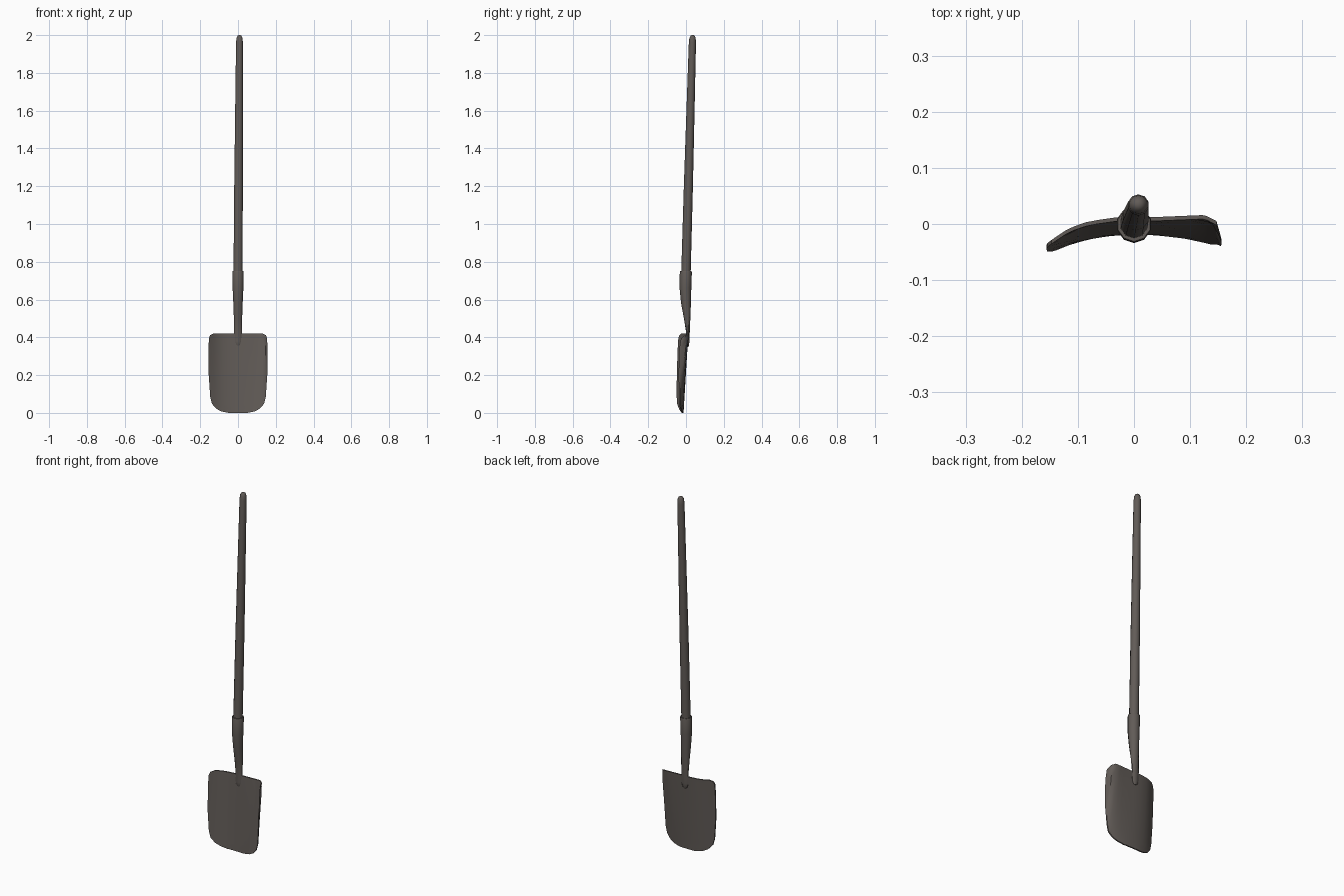
import bpy, bmesh, math

if "Cube" in bpy.data.objects:
    bpy.data.objects.remove(bpy.data.objects["Cube"])

SIDES = 10

mat = bpy.data.materials.new("worn_dark_metal")
mat.diffuse_color = (0.12, 0.105, 0.095, 1)
mat.use_nodes = True
mat.node_tree.nodes["Principled BSDF"].inputs["Base Color"].default_value = mat.diffuse_color


def finish(name, bm):
    bmesh.ops.recalc_face_normals(bm, faces=bm.faces)
    me = bpy.data.meshes.new(name)
    bm.to_mesh(me)
    bm.free()
    ob = bpy.data.objects.new(name, me)
    bpy.context.collection.objects.link(ob)
    me.materials.append(mat)
    bpy.ops.object.select_all(action='DESELECT')
    ob.select_set(True)
    bpy.context.view_layer.objects.active = ob
    bpy.ops.object.shade_smooth_by_angle(angle=math.radians(40))
    return ob


def loft(name, sections):
    """Closed tube through rings given as (x, y, z, half width, half depth)."""
    bm = bmesh.new()
    rings = []
    for x, y, z, rx, ry in sections:
        rings.append([bm.verts.new((x + rx * math.cos(a), y + ry * math.sin(a), z))
                      for a in (math.tau * (i + 0.5) / SIDES for i in range(SIDES))])
    for a, b in zip(rings, rings[1:]):
        for i in range(SIDES):
            j = (i + 1) % SIDES
            bm.faces.new((a[i], a[j], b[j], b[i]))
    bm.faces.new(rings[0])
    bm.faces.new(rings[-1])
    return finish(name, bm)


def interp(table, x):
    if x <= table[0][0]:
        return table[0][1]
    for (x0, y0), (x1, y1) in zip(table, table[1:]):
        if x <= x1:
            return y0 + (y1 - y0) * (x - x0) / (x1 - x0)
    return table[-1][1]


# Handle: long tapered pole leaning slightly back, with a rounded end
handle = [(0.0, -0.002, 0.62, 0.024, 0.024), (0.0, 0.0, 0.75, 0.025, 0.025)]
for z, r in ((1.2, 0.024), (1.6, 0.0215), (1.96, 0.019), (1.985, 0.0165), (1.996, 0.011), (2.0, 0.005)):
    t = (z - 0.75) / 1.25
    handle.append((0.008 * t, 0.035 * t, z, r, r))
loft("handle", handle)

# Socket: round collar that flattens into a tongue over the blade
loft("socket", [
    (0, 0.008, 0.350, 0.006, 0.005),
    (0, 0.008, 0.358, 0.015, 0.008),
    (0, 0.008, 0.380, 0.021, 0.010),
    (0, 0.010, 0.430, 0.021, 0.010),
    (0, 0.006, 0.500, 0.023, 0.017),
    (0, 0.000, 0.580, 0.026, 0.026),
    (0, -0.003, 0.660, 0.030, 0.031),
    (0, -0.001, 0.744, 0.032, 0.032),
    (0, -0.001, 0.750, 0.030, 0.030)])

# Blade: dished plate; depth blends between a top and a bottom curve
outline = [(0.0, 0.05), (0.008, 0.088), (0.022, 0.115), (0.048, 0.138), (0.085, 0.147),
           (0.2, 0.155), (0.34, 0.156), (0.395, 0.154), (0.412, 0.147), (0.42, 0.13)]
top_curve = [(-.156, -.034), (-.115, -.007), (-.08, .005), (-.03, .012),
             (.03, .012), (.126, .016), (.147, .006), (.156, -.025)]
low_curve = [(-.156, -.050), (-.147, -.046), (-.1, -.025), (-.04, -.013),
             (.04, -.013), (.1, -.021), (.147, -.038), (.156, -.043)]
cols = [-1, -.94, -.82, -.66, -.5, -.25, 0, .25, .5, .66, .82, .94, 1]

bm = bmesh.new()
rows = []
for z, w in outline:
    t = z / 0.42
    rows.append([bm.verts.new((w * u,
                               (1 - t) * interp(low_curve, w * u) + t * interp(top_curve, w * u), z))
                 for u in cols])
for a, b in zip(rows, rows[1:]):
    for i in range(len(cols) - 1):
        bm.faces.new((a[i + 1], a[i], b[i], b[i + 1]))
# Thicken towards the front
front = bmesh.ops.extrude_face_region(bm, geom=list(bm.faces))["geom"]
bmesh.ops.translate(bm, vec=(0, -0.007, 0),
                    verts=[g for g in front if isinstance(g, bmesh.types.BMVert)])
finish("blade", bm)
